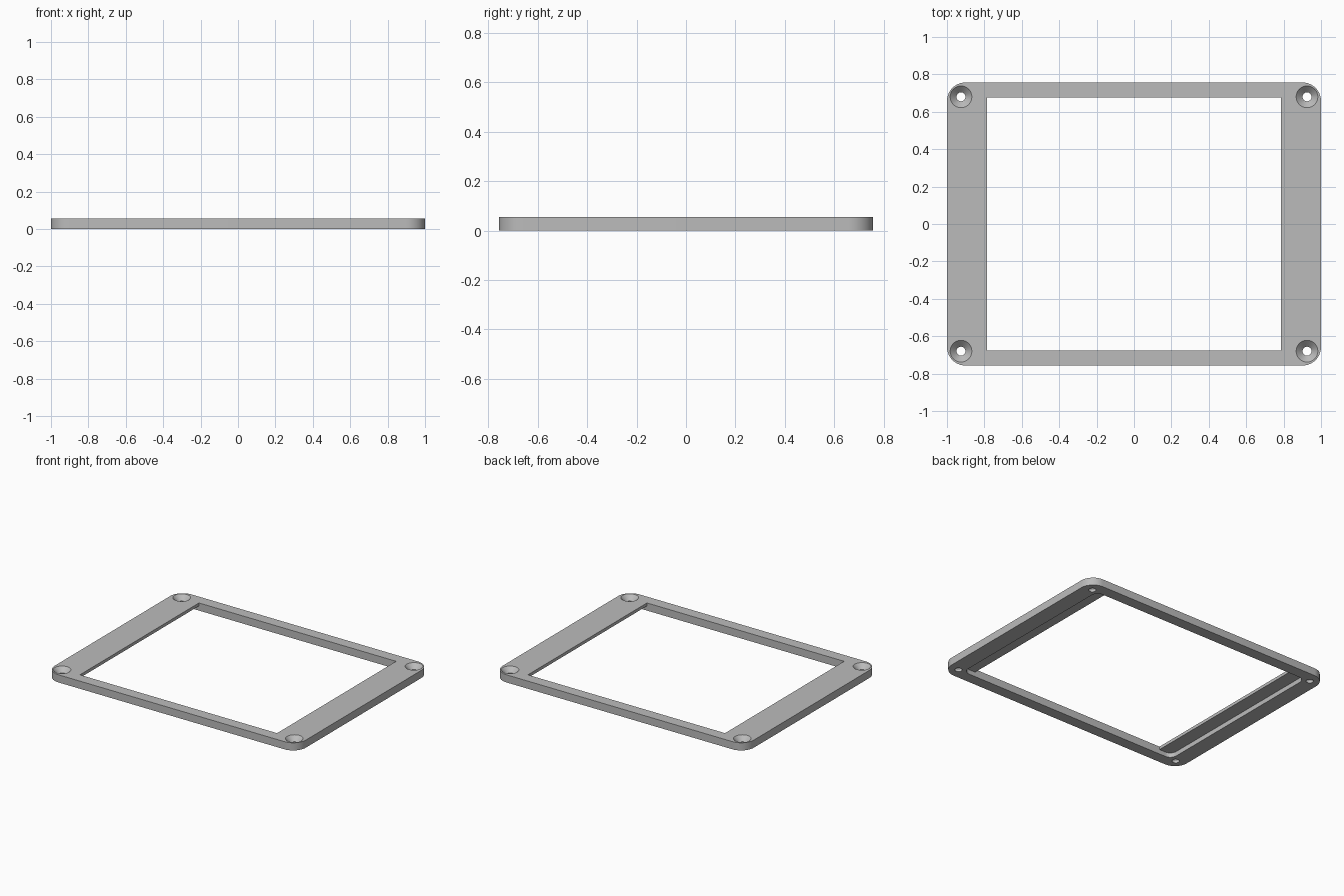
import bpy, bmesh, math

cube = bpy.data.objects.get("Cube")
if cube:
    bpy.data.objects.remove(cube, do_unlink=True)

HALF_X, HALF_Y, HEIGHT = 1.0, 0.757, 0.055
OPEN_X, OPEN_Y = 0.785, 0.677
LIP_Z = 0.033          # underside of the thin side lips
HOLE_X, HOLE_Y = 0.925, 0.68

grey = bpy.data.materials.new("light grey")
grey.use_nodes = True
colour = (0.5, 0.5, 0.5, 1)
grey.diffuse_color = colour
grey.node_tree.nodes["Principled BSDF"].inputs["Base Color"].default_value = colour


def make_object(name, bm):
    bmesh.ops.recalc_face_normals(bm, faces=bm.faces)
    mesh = bpy.data.meshes.new(name)
    bm.to_mesh(mesh)
    bm.free()
    mesh.materials.append(grey)
    ob = bpy.data.objects.new(name, mesh)
    bpy.context.collection.objects.link(ob)
    return ob


def rounded_plate(name, hx, hy, z0, z1, radius=0.0, steps=12):
    """Upright prism over a rectangle with rounded corners."""
    bm = bmesh.new()
    ring = []
    for i, (sx, sy) in enumerate([(1, 1), (-1, 1), (-1, -1), (1, -1)]):
        for k in range(steps + 1 if radius else 1):
            a = math.pi / 2 * (i + k / steps)
            ring.append(bm.verts.new((sx * (hx - radius) + radius * math.cos(a),
                                      sy * (hy - radius) + radius * math.sin(a), z0)))
    base = bm.faces.new(ring)
    top = bmesh.ops.extrude_face_region(bm, geom=[base])["geom"]
    bmesh.ops.translate(bm, vec=(0, 0, z1 - z0),
                        verts=[v for v in top if isinstance(v, bmesh.types.BMVert)])
    return make_object(name, bm)


def screw_hole(name, x, y, sides=40):
    """Through hole with a conical countersink, turned from a profile."""
    profile = [(0.024, -0.1), (0.024, 0.021), (0.058, HEIGHT), (0.058, 0.1)]
    bm = bmesh.new()
    rings = [[bm.verts.new((x + r * math.cos(math.tau * k / sides),
                            y + r * math.sin(math.tau * k / sides), z))
              for k in range(sides)] for r, z in profile]
    for low, high in zip(rings, rings[1:]):
        for k in range(sides):
            n = (k + 1) % sides
            bm.faces.new((low[k], low[n], high[n], high[k]))
    bm.faces.new(rings[0])
    bm.faces.new(rings[-1])
    return make_object(name, bm)


# Outer plate
frame = rounded_plate("bezel_frame", HALF_X, HALF_Y, 0, HEIGHT, 0.1)

# Window opening, underside recess and corner screw holes
cutters = [rounded_plate("window_cutter", OPEN_X, OPEN_Y, -0.1, 0.2),
           rounded_plate("recess_cutter", 0.885, OPEN_Y, -0.1, LIP_Z, 0.05)]
cutters += [screw_hole("screw_hole_cutter", sx * HOLE_X, sy * HOLE_Y)
            for sx in (-1, 1) for sy in (-1, 1)]

bpy.ops.object.select_all(action="DESELECT")
frame.select_set(True)
bpy.context.view_layer.objects.active = frame
for cutter in cutters:
    cutter.hide_render = True
    mod = frame.modifiers.new(cutter.name, "BOOLEAN")
    mod.operation = "DIFFERENCE"
    mod.solver = "EXACT"
    mod.object = cutter
    bpy.ops.object.modifier_apply(modifier=mod.name)
    bpy.data.objects.remove(cutter, do_unlink=True)

bpy.ops.object.shade_smooth_by_angle(angle=math.radians(30))
